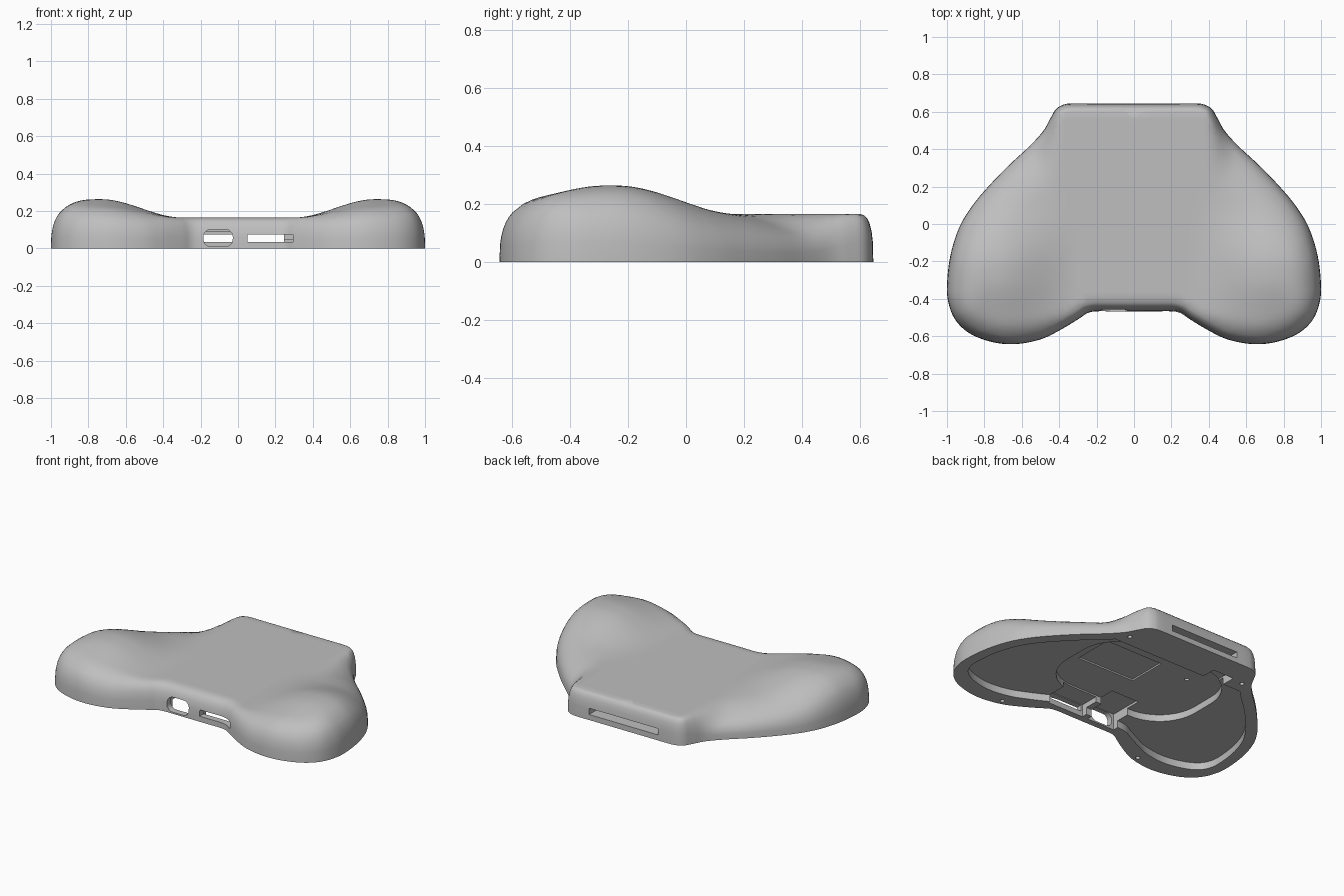
import bpy, bmesh, math
from mathutils import Vector
from mathutils.geometry import delaunay_2d_cdt

cube = bpy.data.objects.get("Cube")
if cube:
    bpy.data.objects.remove(cube, do_unlink=True)

grey = bpy.data.materials.new("plain grey")
grey.use_nodes = True
COLOUR = (0.52, 0.52, 0.52, 1)
grey.diffuse_color = COLOUR
grey.node_tree.nodes["Principled BSDF"].inputs["Base Color"].default_value = COLOUR


def step(a, b, v):
    t = min(max((v - a) / (b - a), 0), 1)
    return t * t * (3 - 2 * t)


# Outline of the shell: right half as a smooth path, mirrored to the other side
HALF = [(0.1, -.467), (.2, -.467), (.25, -.477), (.3, -.51), (.4, -.57), (.5, -.617),
        (.63, -.642), (.75, -.633), (.87, -.59), (.95, -.52), (.99, -.43), (1, -.33),
        (.982, -.17), (.935, -.02), (.863, .1), (.77, .21), (.668, .315), (.563, .412),
        (.487, .495), (.447, .565), (.418, .613), (.38, .637), (.33, .645), (.2, .645)]
ctrl = [Vector(p) for p in HALF]
ctrl += [Vector((-p.x, p.y)) for p in reversed(ctrl)]


def smooth_loop(pts, n):
    out = []
    for i in range(len(pts)):
        a, b, c, d = (pts[(i + k) % len(pts)] for k in (-1, 0, 1, 2))
        for j in range(n):
            t = j / n
            out.append(b + (c - a) * (t / 2) + (2 * a - 5 * b + 4 * c - d) * (t * t / 2)
                       + (3 * b - a - 3 * c + d) * (t ** 3 / 2))
    return out


outline = smooth_loop(ctrl, 5)
COUNT = len(outline)
segments = [(a.x, a.y, b.x - a.x, b.y - a.y, (b - a).length_squared)
            for a, b in zip(outline, outline[1:] + outline[:1])]


def edge_distance(x, y):
    """Signed distance to the outline, positive inside."""
    best, inside = 9, False
    for ax, ay, dx, dy, ll in segments:
        t = min(max(((x - ax) * dx + (y - ay) * dy) / ll, 0), 1)
        best = min(best, (ax + t * dx - x) ** 2 + (ay + t * dy - y) ** 2)
        if (ay > y) != (ay + dy > y) and x < ax + dx * (y - ay) / dy:
            inside = not inside
    return math.sqrt(best) * (1 if inside else -1)


def inset(dist):
    """Points of the outline moved inward, without folded parts."""
    out = []
    for i, p in enumerate(outline):
        t = outline[(i + 1) % COUNT] - outline[i - 1]
        q = p + Vector((-t.y, t.x)).normalized() * dist
        if edge_distance(q.x, q.y) > dist * 0.97:
            out.append(q)
    return out


def height(x, y, d):
    """Flat middle, raised grips, sunken flanks beside the back, rounded rim."""
    ax = abs(x)
    grip = step(.3, .73, ax) * step(.2, -.24, y) * (1 - .55 * step(-.28, -.62, y))
    flank = step(.39, .54, ax) * step(.12, .52, y)
    top = .165 + .098 * grip - .06 * flank
    side = .2 * step(.22, .6, ax) * step(.62, .2, y) * (1 - .45 * step(-.3, -.5, y))
    radius = .05 + side + .035 * step(.4, .2, ax) * step(0, -.3, y)
    u = max(1 - d / radius, 0)
    return top * (1 - u ** 2.7) ** (1 / 2.7)


def finish(name, bm):
    bmesh.ops.recalc_face_normals(bm, faces=bm.faces)
    mesh = bpy.data.meshes.new(name)
    bm.to_mesh(mesh)
    bm.free()
    mesh.materials.append(grey)
    ob = bpy.data.objects.new(name, mesh)
    bpy.context.collection.objects.link(ob)
    return ob


# Solid body: curved top over the outline, flat underside
points = list(outline)
for dist in (.002, .006, .013, .021, .032, .045):
    points += inset(dist)
GRID = .028
for i in range(-36, 37):
    for j in range(-23, 24):
        q = Vector((i * GRID, j * GRID))
        if edge_distance(q.x, q.y) > .058:
            points.append(q)
verts, _, faces, *_ = delaunay_2d_cdt(points, [], [list(range(COUNT))], 1, 1e-5)
bm = bmesh.new()
for v in verts:
    d = max(edge_distance(v.x, v.y), 0)
    bm.verts.new((v.x, v.y, height(v.x, v.y, d) if d > .001 else 0))
bm.verts.ensure_lookup_table()
for f in faces:
    bm.faces.new([bm.verts[i] for i in f])
rim = [e for e in bm.edges if e.is_boundary]
bmesh.ops.contextual_create(bm, geom=rim)
shell = finish("controller_shell", bm)

cutters = []


def prism(name, pts, place, vec):
    """Cutter: a flat polygon pushed along a vector."""
    bm = bmesh.new()
    face = bm.faces.new([bm.verts.new(place(p)) for p in pts])
    new = bmesh.ops.extrude_face_region(bm, geom=[face])["geom"]
    bmesh.ops.translate(bm, vec=vec, verts=[g for g in new if isinstance(g, bmesh.types.BMVert)])
    ob = finish(name, bm)
    ob.hide_render = True
    cutters.append(ob)


def from_below(name, pts, z):
    prism(name, pts, lambda p: (p[0], p[1], -.05), (0, 0, z + .05))


def through_wall(name, pts, y0, y1):
    prism(name, pts, lambda p: (p[0], y0, p[1]), (0, y1 - y0, 0))


def rect(x0, x1, y0, y1):
    return [(x0, y0), (x1, y0), (x1, y1), (x0, y1)]


def rounded(x0, x1, y0, y1, r, n=6):
    out = []
    for k, (cx, cy) in enumerate(rect(x0 + r, x1 - r, y0 + r, y1 - r)):
        for j in range(n + 1):
            a = math.pi / 2 * (k + 2 + j / n)
            out.append((cx + r * math.cos(a), cy + r * math.sin(a)))
    return out


# Hollows of the underside; the rim is wider at the front
grip_rim = [(p.x, p.y + .04 * step(-.3, -.6, p.y)) for p in inset(.07) if p.y < .4]
from_below("grip_hollow", grip_rim, .046)
from_below("middle_hollow", rounded(-.49, .49, -.3, .39, .27, 12), .09)
from_below("battery_recess", rect(-.015, .4, -.03, .23), .1)
from_below("port_pocket", rect(-.2, .0, -.425, -.2), .105)
from_below("switch_pocket", rect(.04, .3, -.425, -.2), .08)
from_below("back_notch", rect(-.35, -.2, .3, .49), .055)

# Openings in the front and back walls
through_wall("port_opening", rounded(-.185, -.028, .01, .102, .04), -.6, -.3)
through_wall("switch_slot", rect(.05, .295, .035, .075), -.6, -.2)
through_wall("back_slot", rect(-.25, .245, .035, .075), .25, .8)

# Screw holes
for x, y, z in ((.52, -.585, .06), (-.52, -.585, .06), (.43, .475, .06), (-.43, .475, .06),
                (-.25, .185, .11)):
    r = .014
    from_below("screw_hole", rounded(x - r, x + r, y - r, y + r, r * .98, 3), z)

for c in cutters:
    m = shell.modifiers.new(c.name, "BOOLEAN")
    m.operation, m.solver, m.object = "DIFFERENCE", "EXACT", c

# Bake the cuts, drop the cutters, smooth the curved skin
bpy.context.view_layer.update()
baked = bpy.data.meshes.new_from_object(shell.evaluated_get(bpy.context.evaluated_depsgraph_get()))
shell.modifiers.clear()
shell.data = baked
for c in cutters:
    bpy.data.objects.remove(c, do_unlink=True)
bpy.ops.object.select_all(action="DESELECT")
shell.select_set(True)
bpy.context.view_layer.objects.active = shell
bpy.ops.object.shade_smooth_by_angle(angle=math.radians(42))
